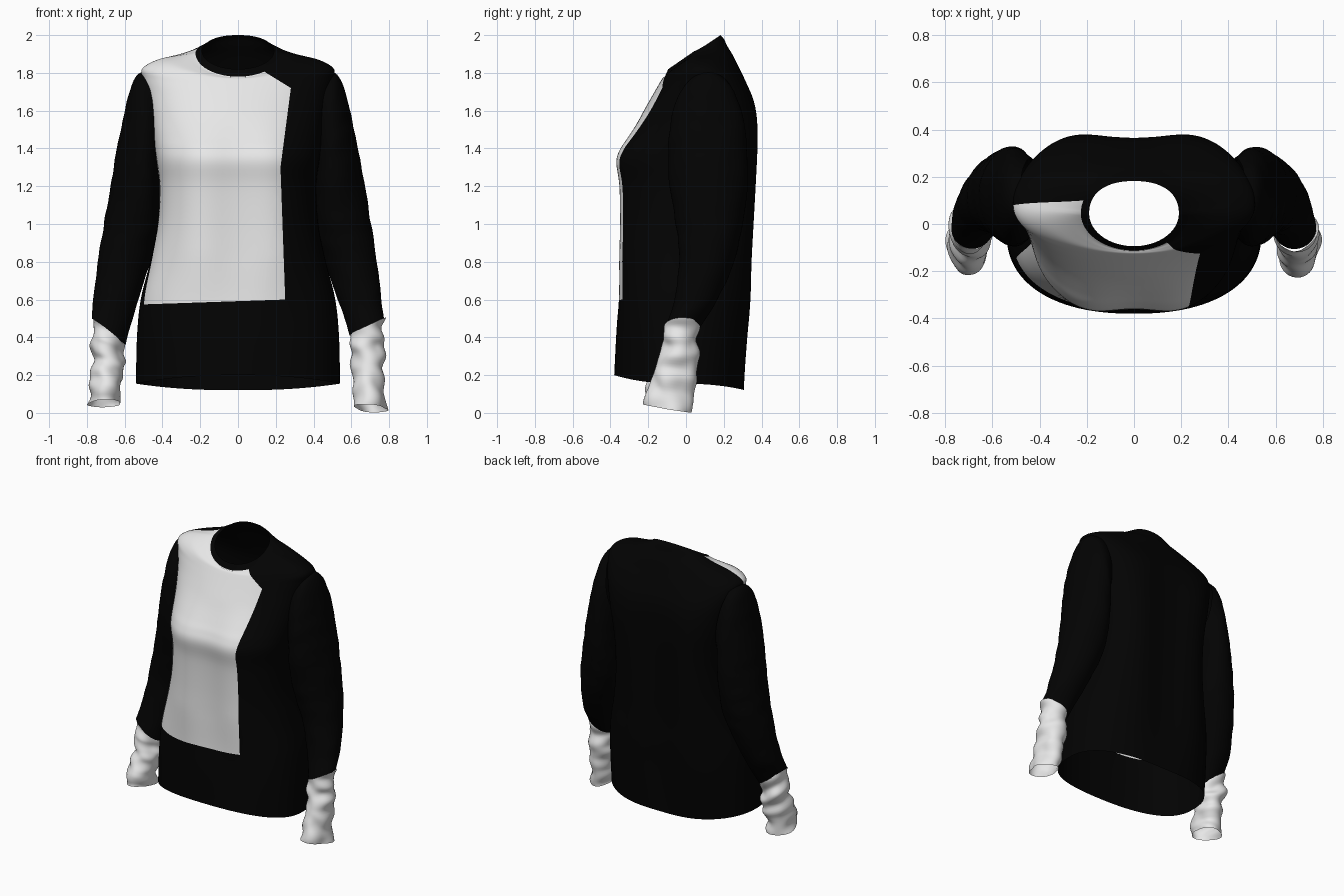
import bpy, bmesh, math
from mathutils import Vector, noise

if "Cube" in bpy.data.objects:
    bpy.data.objects.remove(bpy.data.objects["Cube"])


def material(name, v):
    m = bpy.data.materials.new(name)
    m.diffuse_color = (v, v, v, 1)
    m.use_nodes = True
    m.node_tree.nodes["Principled BSDF"].inputs["Base Color"].default_value = m.diffuse_color
    return m


BLACK = material("black cloth", 0.0008)
WHITE = material("white cloth", 0.8)


def clamp(v):
    return max(0.0, min(1.0, v))


def resample(rows, steps):
    """Catmull-Rom interpolation between rows of numbers."""
    out = []
    n = len(rows)
    for i in range(n - 1):
        p0, p1, p2, p3 = (rows[max(0, min(n - 1, i + k))] for k in (-1, 0, 1, 2))
        for s in range(steps):
            t = s / steps
            out.append([0.5 * (2 * b + (c - a) * t + (2 * a - 5 * b + 4 * c - d) * t * t
                               + (3 * b - a - 3 * c + d) * t ** 3)
                        for a, b, c, d in zip(p0, p1, p2, p3)])
    out.append(list(rows[-1]))
    return out


def loft(rings):
    """Open tube through rings of points."""
    bm = bmesh.new()
    vs = [[bm.verts.new(p) for p in r] for r in rings]
    n = len(vs[0])
    faces = []
    for a, b in zip(vs, vs[1:]):
        faces.append([bm.faces.new((a[i], a[(i + 1) % n], b[(i + 1) % n], b[i])) for i in range(n)])
    return bm, faces


def finish(bm, name, mats):
    for f in bm.faces:
        f.smooth = True
    bmesh.ops.recalc_face_normals(bm, faces=bm.faces)
    me = bpy.data.meshes.new(name)
    bm.to_mesh(me)
    bm.free()
    for m in mats:
        me.materials.append(m)
    ob = bpy.data.objects.new(name, me)
    bpy.context.collection.objects.link(ob)
    return ob


# Body: half width, y front, y back, z side, z front, z back, roundness front, back
BODY = [
    (.54, -.38, .31, .155, .20, .12, 2.3, 2.4),
    (.535, -.370, .33, .40, .40, .40, 2.4, 2.5),
    (.515, -.358, .345, .60, .60, .60, 2.5, 2.6),
    (.465, -.355, .35, .80, .80, .80, 2.6, 2.9),
    (.425, -.351, .36, 1.0, 1.0, 1.0, 2.7, 3.2),
    (.415, -.355, .37, 1.2, 1.2, 1.2, 2.7, 3.4),
    (.43, -.372, .376, 1.33, 1.33, 1.33, 2.6, 3.4),
    (.44, -.350, .378, 1.40, 1.40, 1.40, 2.5, 3.4),
    (.45, -.311, .378, 1.47, 1.46, 1.47, 2.4, 3.4),
    (.465, -.253, .375, 1.57, 1.55, 1.57, 2.3, 3.3),
    (.485, -.195, .358, 1.68, 1.65, 1.66, 2.2, 3.1),
    (.505, -.155, .325, 1.77, 1.72, 1.74, 2.1, 2.7),
    (.505, -.135, .285, 1.825, 1.755, 1.82, 2, 2.3),
    (.42, -.125, .25, 1.872, 1.77, 1.89, 2, 2.1),
    (.30, -.117, .22, 1.895, 1.775, 1.94, 2, 2.1),
    (.225, -.112, .20, 1.905, 1.78, 1.98, 2, 2.2),
    (.19, -.094, .182, 1.915, 1.82, 2.0, 2, 2.3),
]
STEPS, SIDES = 5, 112


def body_ring(r):
    hw, yf, yb, zs, zf, zb, nf, nb = r
    power = 1 + clamp((hw - .225) / .25)     # neck rings lie flat in a tilted plane
    mid = (yf + yb) / 2
    pts = []
    for i in range(SIDES):
        a = 2 * math.pi * i / SIDES
        c, s = math.cos(a), math.sin(a)
        n, ye, ze = (nf, yf, zf) if s < 0 else (nb, yb, zb)
        x = hw * math.copysign(abs(c) ** (2 / n), c)
        y = mid + (ye - mid) * abs(s) ** (2 / n)
        z = zs + (ze - zs) * abs(s) ** power
        # soft folds on the back, bust fullness on the front
        if s > 0:
            y -= .016 * s * math.cos(x * 10.5) * clamp((1.8 - z) * 3) * clamp(z * 2)
        else:
            y -= .012 * s * math.cos(x * 14.3) * clamp((z - .5) * 3) * clamp((1.6 - z) * 5)
        pts.append((x, y, z))
    return pts


bm, rows = loft([body_ring(r) for r in resample(BODY, STEPS)])
for row in rows[-STEPS:]:
    for f in row:
        f.material_index = 1          # collar marker

# Panel edges, as planes through two points in the front view
LOW = ((-.48, .575), (.25, .6))
RIGHT_LOW = ((.25, .6), (.225, 1.3))
RIGHT_HIGH = ((.225, 1.3), (.28, 1.72))
CORNER = ((.28, 1.72), (.15, 1.8))


def plane(line):
    (x0, z0), (x1, z1) = line
    return Vector((x0, 0, z0)), Vector((-(z1 - z0), 0, x1 - x0)).normalized()


SIDE = (Vector((0, -.14, .6)), Vector((0, -1.23, .222)).normalized())
PLANES = [plane(l) for l in (LOW, RIGHT_LOW, RIGHT_HIGH, CORNER)] + [SIDE]
for co, no in PLANES:
    bmesh.ops.bisect_plane(bm, geom=bm.verts[:] + bm.edges[:] + bm.faces[:],
                           dist=1e-5, plane_co=co, plane_no=no)
for f in bm.faces:
    p = f.calc_center_median()
    low, r1, r2, corner, side = [(p - co).dot(no) > 0 for co, no in PLANES]
    inside = low and corner and side and (r1 if p.z < 1.3 else r2)
    f.material_index = int(inside and f.material_index == 0)
finish(bm, "shirt_body", [BLACK, WHITE])

# Sleeves and cuffs: outer x, z, inner x, z, y front, y back
SLEEVE = [
    (.475, 1.81, .39, 1.32, -.045, .28),
    (.527, 1.79, .40, 1.25, -.075, .30),
    (.565, 1.71, .405, 1.17, -.09, .318),
    (.595, 1.59, .405, 1.09, -.095, .325),
    (.635, 1.40, .41, 1.0, -.085, .325),
    (.67, 1.20, .425, .90, -.06, .31),
    (.705, 1.0, .455, .80, -.04, .28),
    (.735, .80, .50, .68, -.04, .23),
    (.76, .60, .55, .54, -.07, .15),
    (.77, .50, .59, .41, -.105, .07),
]
CUFF = [
    (.772, .505, .595, .415, -.11, .07),
    (.765, .42, .60, .36, -.115, .06),
    (.775, .33, .595, .29, -.13, .075),
    (.768, .23, .605, .21, -.165, .05),
    (.775, .12, .61, .12, -.20, .035),
    (.785, .018, .61, .03, -.217, .03),
]


def tube_ring(r, side, wrinkle, lift):
    xo, zo, xi, zi, yf, yb = r
    pts = []
    for i in range(48):
        a = 2 * math.pi * i / 48
        c, s = math.cos(a), math.sin(a)
        x = (xo + xi) / 2 + c * (xo - xi) / 2
        z = (zo + zi) / 2 + c * (zo - zi) / 2
        y = (yf + yb) / 2 + s * (yb - yf) / 2
        w = wrinkle * noise.noise(Vector((x * 8 + side * 3, y * 8, z * 13)))
        # left cuff sits higher, with a lower inner seam
        z -= lift * (1 - c) * clamp((.75 - z) * 3) * clamp(z * 2.5)
        low = clamp(1 - z / .5)
        z += low * (lift - .022 * s)   # cuff end tilts down to the back
        pts.append((side * (x + w * c + lift * .2), y + w * s, z))
    return pts


for side, label, lift in ((1, "right", 0), (-1, "left", .03)):
    for part, table, wrinkle, mat in (("sleeve", SLEEVE, .005, BLACK),
                                      ("cuff", CUFF, .026, WHITE)):
        bm, _ = loft([tube_ring(r, side, wrinkle, lift) for r in resample(table, 7)])
        finish(bm, part + "_" + label, [mat])
